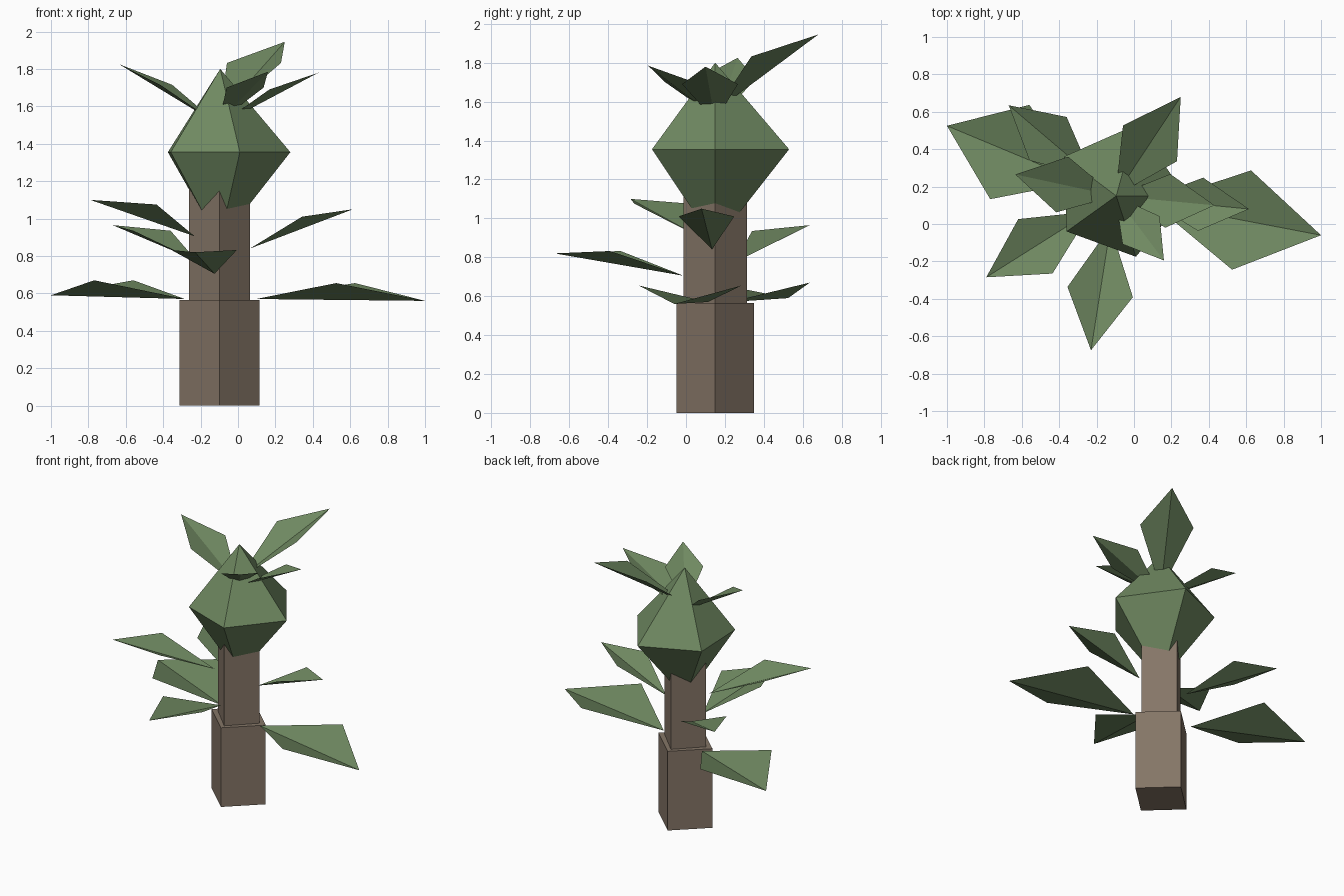
import bpy
from math import hypot
from mathutils import Vector

if "Cube" in bpy.data.objects:
    bpy.data.objects.remove(bpy.data.objects["Cube"])

CX, CY = -0.10, 0.15  # trunk axis


def material(name, rgb):
    m = bpy.data.materials.new(name)
    m.diffuse_color = (*rgb, 1)
    m.use_nodes = True
    m.node_tree.nodes["Principled BSDF"].inputs["Base Color"].default_value = m.diffuse_color
    return m


BARK = material("bark", (0.235, 0.18, 0.135))
GREEN = material("foliage", (0.16, 0.25, 0.12))


def build(name, verts, faces, mat):
    me = bpy.data.meshes.new(name)
    me.from_pydata(verts, [], faces)
    me.materials.append(mat)
    ob = bpy.data.objects.new(name, me)
    bpy.context.collection.objects.link(ob)
    return ob


def trunk(name, rx, ry, z0, z1):
    """Four-sided post with its corners on the x and y axes."""
    ring = [(rx, 0), (0, ry), (-rx, 0), (0, -ry)]
    verts = [(CX + x, CY + y, z) for z in (z0, z1) for x, y in ring]
    sides = [(i, (i + 1) % 4, (i + 1) % 4 + 4, i + 4) for i in range(4)]
    build(name, verts, sides + [(3, 2, 1, 0), (4, 5, 6, 7)], BARK)


def leaf(name, base_r, base_z, tip, half_width, side_z):
    """Two-triangle leaf folded along its midrib, pointing away from the trunk."""
    axis = Vector((tip[0] - CX, tip[1] - CY, 0))
    length = axis.length
    axis.normalize()
    across = Vector((-axis.y, axis.x, 0))
    centre = Vector((CX, CY, 0))
    base = centre + axis * base_r + Vector((0, 0, base_z))
    mid = centre + axis * (base_r + 0.53 * (length - base_r)) + Vector((0, 0, side_z))
    verts = [base, mid - across * half_width, Vector(tip), mid + across * half_width]
    build(name, verts, [(0, 1, 2), (0, 2, 3)], GREEN)


# Trunk
trunk("lower_trunk", 0.214, 0.20, 0, 0.565)
trunk("upper_trunk", 0.163, 0.163, 0.565, 1.30)

# Crown: uneven five-sided double pyramid
ring = [(0.28, 0.15), (0.01, 0.53), (-0.375, 0.36), (-0.36, -0.04), (0.01, -0.175)]
verts = [(x, y, 1.355) for x, y in ring] + [(-0.095, CY, 1.80), (CX, CY, 0.87)]
faces = []
for i in range(5):
    j = (i + 1) % 5
    faces += [(i, j, 5), (j, i, 6)]
build("crown", verts, faces, GREEN)

# Leaves: base radius, base height, tip, half width, side height
leaves = {
    "lower_leaf": [
        (0.20, 0.57, (1.00, -0.06, 0.56), 0.27, 0.655),
        (0.20, 0.57, (-1.00, 0.525, 0.59), 0.273, 0.67),
    ],
    "middle_leaf": [
        (0.155, 0.905, (-0.79, -0.285, 1.10), 0.172, 1.075),
        (0.16, 0.775, (-0.67, 0.635, 0.965), 0.153, 0.935),
        (0.165, 0.705, (-0.23, -0.675, 0.82), 0.177, 0.832),
        (0.165, 0.84, (0.615, 0.08, 1.05), 0.143, 1.01),
    ],
    "top_leaf": [
        (0.0, 1.55, (0.25, 0.68, 1.945), 0.173, 1.832),
        (0.0, 1.50, (-0.635, 0.265, 1.825), 0.152, 1.715),
        (0.0, 1.50, (0.43, 0.10, 1.78), 0.144, 1.69),
        (0.0, 1.52, (0.16, -0.195, 1.785), 0.124, 1.70),
    ],
}
for name, rows in leaves.items():
    for i, row in enumerate(rows, 1):
        leaf(f"{name}_{i}", *row)
